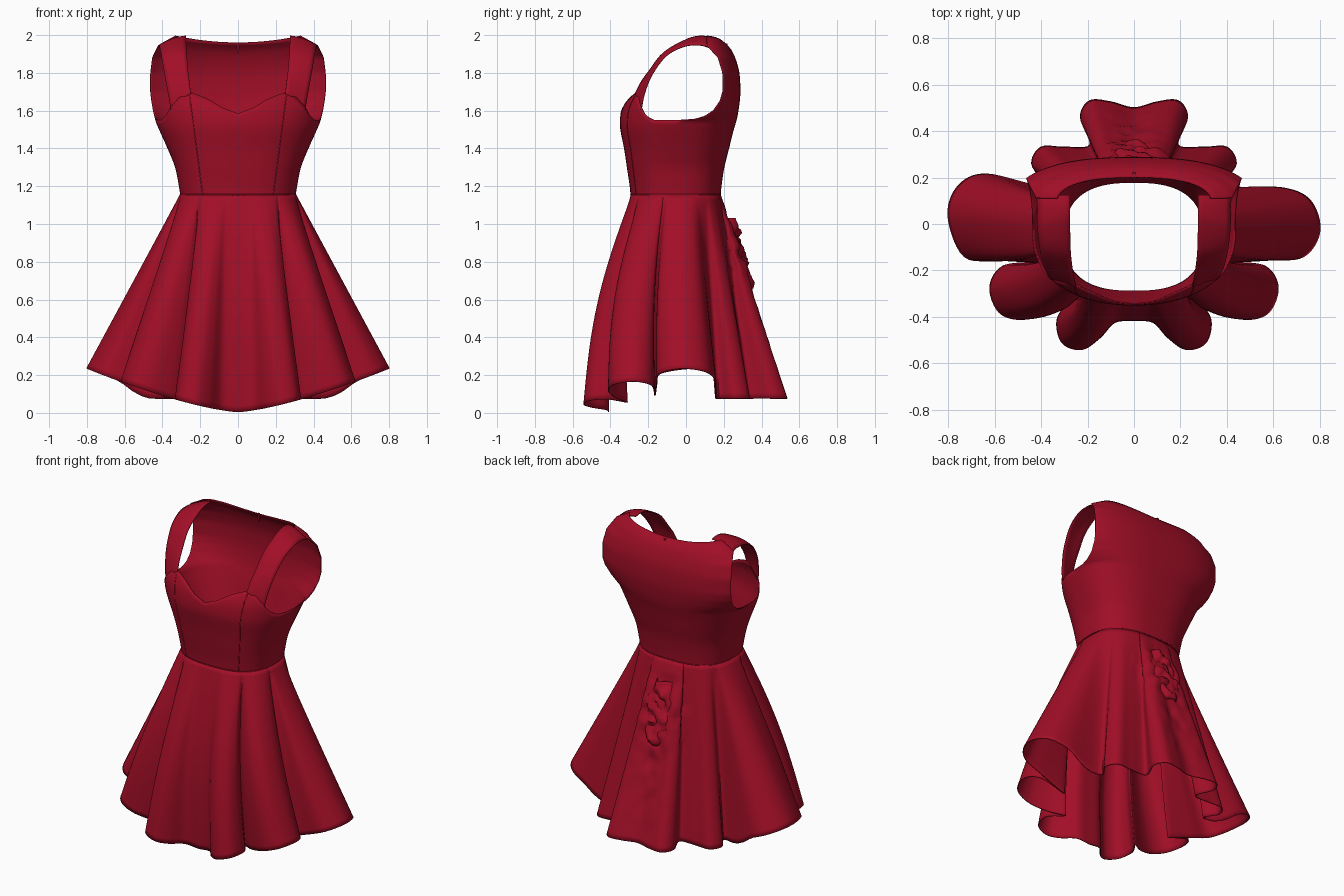
import bpy, bmesh, math
from mathutils import Vector, noise

cube = bpy.data.objects.get("Cube")
if cube:
    bpy.data.objects.remove(cube)

red = bpy.data.materials.new("deep red cloth")
red.use_nodes = True
colour = (0.36, 0.0045, 0.02, 1)
red.diffuse_color = colour
bsdf = red.node_tree.nodes["Principled BSDF"]
bsdf.inputs["Base Color"].default_value = colour
bsdf.inputs["Roughness"].default_value = 0.8

POWER = 2.6


def clamp(v):
    return max(0, min(1, v))


def finish(name, bm, thickness=0.006):
    mesh = bpy.data.meshes.new(name)
    bm.to_mesh(mesh)
    bm.free()
    mesh.materials.append(red)
    obj = bpy.data.objects.new(name, mesh)
    bpy.context.collection.objects.link(obj)
    for o in bpy.context.selected_objects:
        o.select_set(False)
    obj.select_set(True)
    bpy.context.view_layer.objects.active = obj
    bpy.ops.object.shade_smooth_by_angle(angle=math.radians(50))
    if thickness:
        mod = obj.modifiers.new("cloth thickness", "SOLIDIFY")
        mod.thickness = thickness
        mod.offset = 0


def add_grid(bm, rows, closed=False):
    """Skin a grid of points, row by row from the bottom up."""
    grid = [[bm.verts.new(p) for p in row] for row in rows]
    n = len(rows[0])
    for low, high in zip(grid, grid[1:]):
        for i in range(n if closed else n - 1):
            j = (i + 1) % n
            bm.faces.new((low[i], low[j], high[j], high[i]))


def loft(name, rows, closed=False):
    bm = bmesh.new()
    add_grid(bm, rows, closed)
    finish(name, bm)


def table(points, t):
    """Read a small table of (key, values...) with linear blending."""
    if t <= points[0][0]:
        return points[0][1:]
    for a, b in zip(points, points[1:]):
        if t <= b[0]:
            f = (t - a[0]) / (b[0] - a[0])
            return [u + (v - u) * f for u, v in zip(a[1:], b[1:])]
    return points[-1][1:]


def spline(points, steps, closed=False):
    """Catmull-Rom curve through the points."""
    pts = [Vector(p) for p in points]
    n = len(pts)
    get = (lambda i: pts[i % n]) if closed else (lambda i: pts[max(0, min(n - 1, i))])
    out = []
    for i in range(n if closed else n - 1):
        a, b, c, d = (get(i + k) for k in (-1, 0, 1, 2))
        for s in range(steps):
            t = s / steps
            out.append(0.5 * (2 * b + (c - a) * t + (2 * a - 5 * b + 4 * c - d) * t * t
                              + (3 * b - a - 3 * c + d) * t ** 3))
    if not closed:
        out.append(pts[-1])
    return out


# Torso: height, half width, front y, back y
TORSO = [tuple(p) for p in spline([
    (1.14, .30, -.29, .18), (1.2, .31, -.295, .185), (1.3, .33, -.31, .2), (1.4, .37, -.325, .225),
    (1.5, .415, -.345, .25), (1.55, .435, -.347, .265), (1.62, .455, -.335, .278),
    (1.7, .465, -.295, .285), (1.8, .465, -.25, .28), (1.88, .45, -.2, .26),
    (1.94, .41, -.1, .235), (1.985, .32, -.05, .2)], 4)]


def front_power(z):
    return POWER - 0.4 * clamp((z - 1.3) / 0.25)


def torso(z, angle, grow=0):
    w, f, b = table(TORSO, z)
    c, s = math.cos(angle), math.sin(angle)
    e = 2 / (POWER if s > 0 else front_power(z))
    return Vector(((w + grow) * math.copysign(abs(c) ** e, c),
                   (f + b) / 2 + ((b - f) / 2 + grow) * math.copysign(abs(s) ** e, s), z))


# Bodice with a sweetheart top edge at the front
HEART = [(0, 1.585), (.08, 1.615), (.16, 1.665), (.25, 1.70), (.30, 1.67), (.355, 1.615), (.385, 1.575), (.42, 1.55)]


def top_edge(angle):
    return table(HEART, abs(torso(1.6, angle).x))[0] if math.sin(angle) < 0 else 1.55


COLS, ROWS = 128, 20
angles = [2 * math.pi * i / COLS for i in range(COLS)]
bodice = bmesh.new()
add_grid(bodice, [[torso(1.14 + (top_edge(a) - 1.14) * r / ROWS, a) for a in angles]
                  for r in range(ROWS + 1)], closed=True)

# Back of the bodice rising between the armholes: height, edge y, edge x
ARMHOLE = [(1.55, -.04, .435), (1.553, .04, .436), (1.57, .10, .441), (1.6, .145, .448), (1.65, .18, .457),
           (1.7, .195, .463), (1.8, .195, .463), (1.88, .17, .452), (1.94, .11, .42), (1.985, .11, .33)]
LAST = 36
rows = []
for r in range(LAST + 1):
    z = 1.55 + 0.435 * (r / LAST) ** 1.3
    w, f, b = table(TORSO, z)
    edge_y, edge_x = table(ARMHOLE, z)
    side = max(0, (edge_y - (f + b) / 2) / ((b - f) / 2))
    start = math.asin(min(1, side ** (POWER / 2))) if r else 0
    widen = edge_x / torso(z, start).x
    row = []
    for i in range(COLS // 2 + 1):
        u = 4 * i / COLS - 1
        p = torso(z, math.pi / 2 + u * (math.pi / 2 - start))
        p.x *= widen
        p.z += (0.036 * (p.x / edge_x) ** 2 - 0.026) * (r / LAST) ** 6
        row.append(p)
    rows.append(row)
add_grid(bodice, rows)
bmesh.ops.remove_doubles(bodice, verts=bodice.verts, dist=0.0005)
finish("bodice", bodice)

# Shoulder straps
inner = spline([(.25, -.268, 1.69), (.257, -.238, 1.75), (.264, -.195, 1.81), (.272, -.12, 1.905),
                (.275, 0, 1.975), (.275, .07, 1.994), (.275, .125, 1.99)], 6)
outer = spline([(.355, -.237, 1.605), (.37, -.22, 1.69), (.388, -.18, 1.79), (.405, -.105, 1.89),
                (.415, -.01, 1.94), (.415, .07, 1.947), (.42, .12, 1.935)], 6)
for side, name in ((1, "left_strap"), (-1, "right_strap")):
    rows = []
    for a, b in zip(inner, outer):
        row = []
        for k in range(7):
            p = a.lerp(b, k / 6)
            p.z += 0.01 * math.sin(math.pi * k / 6)
            row.append((p.x * side, p.y, p.z))
        rows.append(row[::side])
    loft(name, rows)

# Skirt: fluted hem outline, half of it mirrored, the side flutes slightly twisted
half = [(.09, -.42), (.16, -.50), (.23, -.54), (.31, -.51), (.33, -.41), (.27, -.31),
        (.36, -.37), (.48, -.41), (.58, -.38), (.62, -.27), (.56, -.18), (.40, -.165),
        (.58, -.155), (.73, -.14), (.80, 0), (.76, .13), (.64, .185), (.40, .165),
        (.44, .26), (.40, .33), (.30, .33), (.19, .34), (.23, .46), (.19, .53), (.10, .525)]
outline = [(0, -.41)] + half + [(0, .50)] + [(-x, y) for x, y in reversed(half)]
outline = [(x, y - math.copysign(0.03, x)) if abs(x) > 0.5 and y > -0.01 else (x, y) for x, y in outline]
hem = spline(outline, 6, closed=True)


def skirt_point(h, t):
    d = Vector((h.x, h.y + 0.055))
    scale = (abs(d.x / .305) ** POWER + abs(d.y / .235) ** POWER) ** (-1 / POWER)
    waist = Vector((d.x * scale, d.y * scale - 0.055, 1.155))
    # The hem rises towards the sides and runs level across the back
    rise = 0.004 + 0.23 * (abs(h.x) / 0.8) ** 1.4
    level = clamp((h.y - 0.1) / 0.06) * clamp((0.62 - abs(h.x)) / 0.15)
    p = waist.lerp(Vector((h.x, h.y, rise + (0.075 - rise) * level)), t)
    if h.y < 0:
        p.y -= 0.05 * math.sin(math.pi * t) * min(1, -h.y / 0.4)
    # Crumpled gathers down the middle of the back
    if h.y > 0.3 and abs(h.x) < 0.26:
        bunch = math.exp(-((p.z - 0.85) / 0.16) ** 2)
        fall = math.sin(math.pi * t) * 0.35
        fade = max(0, 1 - abs(p.x) / 0.2)
        p.y += fade * (0.02 * bunch + (bunch + fall) * 0.05 * noise.noise(p * 15))
    return p


loft("skirt", [[skirt_point(h, 1 - r / 36) for h in hem] for r in range(37)], closed=True)

# Gathered ruffle at the back of the skirt
rows = []
for r in range(25):
    v = r / 24
    row = []
    for i in range(21):
        u = i / 10 - 1
        p = Vector((-u * (0.06 + 0.06 * math.sin(math.pi * v)), 0.352 - 0.10 * v, 0.66 + 0.37 * v))
        p.y += 0.01 * math.sin(v * 16 + u * 3) - 0.06 * abs(u) ** 3 + 0.025 * noise.noise(p * 22)
        row.append(p)
    rows.append(row)
loft("back_ruffle", rows)


# Seams as fine piping
def piping(name, points, closed=False):
    curve = bpy.data.curves.new(name, "CURVE")
    curve.dimensions = "3D"
    curve.bevel_depth = 0.003
    curve.bevel_resolution = 1
    line = curve.splines.new("POLY")
    line.points.add(len(points) - 1)
    for q, p in zip(line.points, points):
        q.co = (*p, 1)
    line.use_cyclic_u = closed
    curve.materials.append(red)
    bpy.context.collection.objects.link(bpy.data.objects.new(name, curve))


for side, name in ((1, "left"), (-1, "right")):
    seam = []
    for r in range(25):
        z = 1.15 + 0.53 * r / 24
        x = 0.185 + 0.07 * r / 24
        a = math.acos((x / table(TORSO, z)[0]) ** (front_power(z) / 2))
        seam.append(torso(z, -a if side > 0 else a - math.pi, 0.002))
    piping(name + "_princess_seam", seam)
piping("waist_seam", [torso(1.155, a, 0.002) for a in angles], closed=True)

# Zip pull at the back neckline
bm = bmesh.new()
bmesh.ops.create_cube(bm, size=1)
for v in bm.verts:
    v.co = Vector((v.co.x * 0.012, v.co.y * 0.012 + 0.215, v.co.z * 0.05 + 1.93))
finish("zip_pull", bm, 0)
